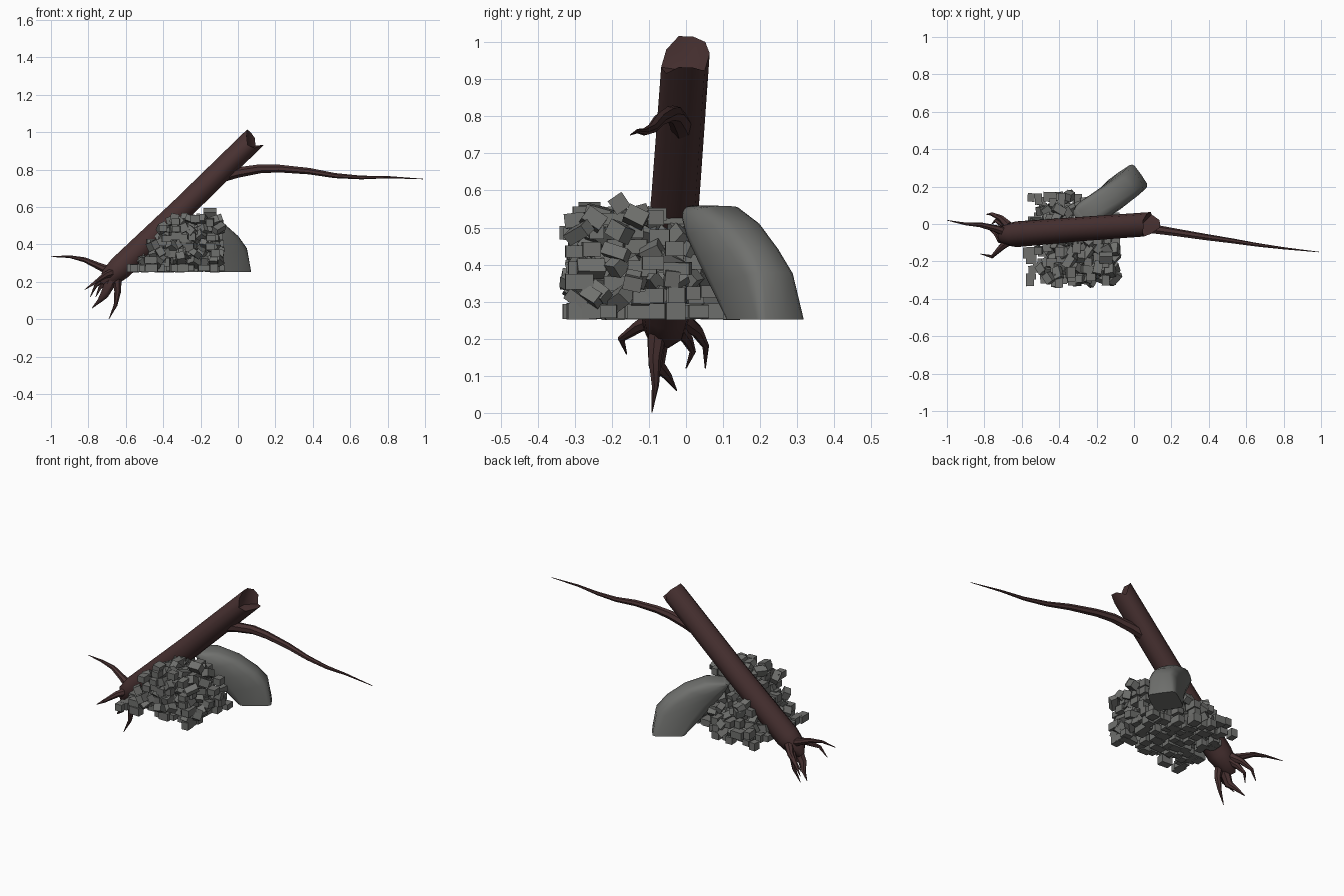
import bpy, bmesh, math, random
from mathutils import Vector, Matrix, Euler

if "Cube" in bpy.data.objects:
    bpy.data.objects.remove(bpy.data.objects["Cube"])

random.seed(11)


def material(name, rgb):
    m = bpy.data.materials.new(name)
    m.diffuse_color = (*rgb, 1)
    m.use_nodes = True
    m.node_tree.nodes["Principled BSDF"].inputs["Base Color"].default_value = m.diffuse_color
    return m


BARK = material("dark_bark", (0.065, 0.031, 0.031))
STONE = material("grey_stone", (0.16, 0.163, 0.155))


def finish(bm, name, mat, smooth=None):
    bmesh.ops.recalc_face_normals(bm, faces=bm.faces)
    me = bpy.data.meshes.new(name)
    bm.to_mesh(me)
    bm.free()
    me.materials.append(mat)
    ob = bpy.data.objects.new(name, me)
    bpy.context.collection.objects.link(ob)
    if smooth:
        bpy.ops.object.select_all(action='DESELECT')
        ob.select_set(True)
        bpy.context.view_layer.objects.active = ob
        bpy.ops.object.shade_smooth_by_angle(angle=math.radians(smooth))
    return ob


def loft(bm, rings, end_point=None):
    """Skin a list of point rings; the end may be a fan to a given point."""
    vr = [[bm.verts.new(p) for p in r] for r in rings]
    n = len(vr[0])
    for a, b in zip(vr, vr[1:]):
        for i in range(n):
            j = (i + 1) % n
            bm.faces.new((a[i], a[j], b[j], b[i]))
    bm.faces.new(vr[0])
    if end_point is None:
        bm.faces.new(vr[-1])
    else:
        c = bm.verts.new(end_point)
        for i in range(n):
            bm.faces.new((vr[-1][i], vr[-1][(i + 1) % n], c))


def tube_rings(path, radii, n):
    pts = [Vector(p) for p in path]
    rings = []
    for k, p in enumerate(pts):
        t = (pts[min(k + 1, len(pts) - 1)] - pts[max(k - 1, 0)]).normalized()
        u = (Vector((0, 1, 0)) - t * t.y).normalized()
        v = t.cross(u)
        rings.append([p + radii[k] * (u * math.cos(a) + v * math.sin(a))
                      for a in (2 * math.pi * i / n for i in range(n))])
    return rings


# Leaning trunk with a jagged, hollow broken top
trunk_path = [(-0.72, -0.06, 0.185), (-0.69, -0.058, 0.22), (-0.63, -0.055, 0.275),
              (-0.3, -0.028, 0.59), (0.092, 0.0, 0.972)]
rings = tube_rings(trunk_path, [0.02, 0.055, 0.069, 0.065, 0.064], 10)
axis = (Vector(trunk_path[-1]) - Vector(trunk_path[-2])).normalized()
jag = [0.0, 0.005, 0.0, 0.0, -0.03, -0.06, -0.045, 0.005, 0.005, -0.03]
rings[-1] = [p + axis * j for p, j in zip(rings[-1], jag)]
bm = bmesh.new()
loft(bm, rings, Vector(trunk_path[-1]) - axis * 0.07)
finish(bm, "trunk", BARK, 40)


def limb(name, path, r, power=1.0):
    """Tapering branch or root that ends in a point."""
    n = len(path)
    radii = [r * (1 - k / (n - 1)) ** power + 0.0015 for k in range(n)]
    bm = bmesh.new()
    loft(bm, tube_rings(path, radii, 7))
    finish(bm, name, BARK, 50)


# Long side branch
limb("branch", [(-0.08, -0.01, 0.765), (0.0, -0.018, 0.785), (0.12, -0.03, 0.805),
                (0.22, -0.045, 0.806), (0.38, -0.07, 0.792), (0.52, -0.09, 0.768),
                (0.66, -0.112, 0.758), (0.8, -0.13, 0.76), (0.99, -0.15, 0.75)], 0.03, 0.9)

# Roots at the torn base, each with its own thickness
roots = [
    (0.024, [(-0.68, -0.045, 0.255), (-0.74, -0.025, 0.282), (-0.82, -0.005, 0.318),
             (-0.9, 0.0, 0.335), (-1.0, 0.02, 0.335)]),
    (0.024, [(-0.67, -0.09, 0.25), (-0.71, -0.125, 0.235), (-0.76, -0.175, 0.2), (-0.82, -0.16, 0.158)]),
    (0.026, [(-0.65, -0.075, 0.24), (-0.643, -0.085, 0.15), (-0.655, -0.083, 0.075), (-0.69, -0.092, 0.002)]),
    (0.032, [(-0.67, -0.075, 0.22), (-0.715, -0.08, 0.13), (-0.74, -0.05, 0.1), (-0.78, -0.025, 0.06)]),
    (0.024, [(-0.67, -0.01, 0.25), (-0.71, 0.03, 0.22), (-0.76, 0.053, 0.18), (-0.79, 0.052, 0.12)]),
    (0.022, [(-0.67, -0.02, 0.23), (-0.71, 0.003, 0.2), (-0.74, 0.018, 0.165), (-0.76, 0.0, 0.12)]),
]
for i, (r, path) in enumerate(roots):
    limb(f"root_{i + 1}", path, r)

# Slanted boulder: outer and inner (distance, height), half width, side shift, squareness
D, N = Vector((0.82, 0.57, 0)), Vector((-0.57, 0.82, 0))
FOOT = Vector((0.038, 0.265, 0))
sections = [(0.0, 0.252, 0.18, 0.252, 0.078, 0.0, 0.3), (0.02, 0.38, 0.26, 0.33, 0.078, -0.008, 0.55),
            (0.075, 0.445, 0.33, 0.41, 0.078, -0.012, 0.65), (0.17, 0.515, 0.38, 0.47, 0.076, -0.01, 0.65),
            (0.28, 0.558, 0.41, 0.52, 0.07, -0.004, 0.65), (0.385, 0.56, 0.42, 0.54, 0.05, 0.0, 0.65)]


def power(x, e):
    return math.copysign(abs(x) ** e, x) if abs(x) > 1e-6 else 0.0


rings = []
for so, zo, si, zi, w, shift, e in sections:
    a = FOOT - D * so + Vector((0, 0, zo))
    b = FOOT - D * si + Vector((0, 0, zi))
    rings.append([(a + b) / 2 + (a - b) / 2 * power(math.cos(t), e) + N * (shift + w * power(math.sin(t), e))
                  for t in (2 * math.pi * i / 16 for i in range(16))])
bm = bmesh.new()
loft(bm, rings)
finish(bm, "boulder", STONE, 45)


# Heap of small stone blocks, steep on the right and sloped on the left
def block(bm, pos, size, rot):
    m = Matrix.Translation(pos) @ rot.to_matrix().to_4x4() @ Matrix.Diagonal((*size, 1))
    bmesh.ops.create_cube(bm, size=1, matrix=m)


bm = bmesh.new()
for k in range(7):
    z = 0.274 + 0.042 * k
    x_left = -0.56 + 0.7 * (z - 0.27)
    for i in range(10):
        for j in range(9):
            x = -0.555 + 0.052 * i + random.uniform(-0.018, 0.018)
            y = -0.3 + 0.054 * j + random.uniform(-0.018, 0.018)
            zz = z + (random.uniform(-0.012, 0.012) if k else 0)
            back = 0.15 if x < -0.24 else 0.05 - 0.4 * (z - 0.25)
            top = 0.545 if y < -0.03 else 0.52 - 0.8 * (y + 0.03)
            if x < x_left or x > -0.095 or y > back or y < -0.305 or zz > top or random.random() < 0.08:
                continue
            size = [random.uniform(0.036, 0.05), random.uniform(0.038, 0.06), random.uniform(0.032, 0.046)]
            if random.random() < 0.3:
                size[random.randrange(2)] += 0.02
            if k == 0 or random.random() < 0.4:
                rot = Euler((0, 0, random.uniform(-0.08, 0.08)))
            else:
                rot = Euler([random.uniform(-0.75, 0.75) for _ in range(3)])
            block(bm, (x, y, zz), size, rot)
# Loose blocks on the top and at the left foot
block(bm, (-0.15, -0.18, 0.565), (0.07, 0.045, 0.045), Euler((0.6, 0, 0)))
block(bm, (-0.34, -0.26, 0.54), (0.045, 0.06, 0.05), Euler((0, 0.2, 0)))
block(bm, (-0.57, -0.155, 0.274), (0.045, 0.06, 0.044), Euler((0, 0, 0)))
finish(bm, "stone_blocks", STONE)
